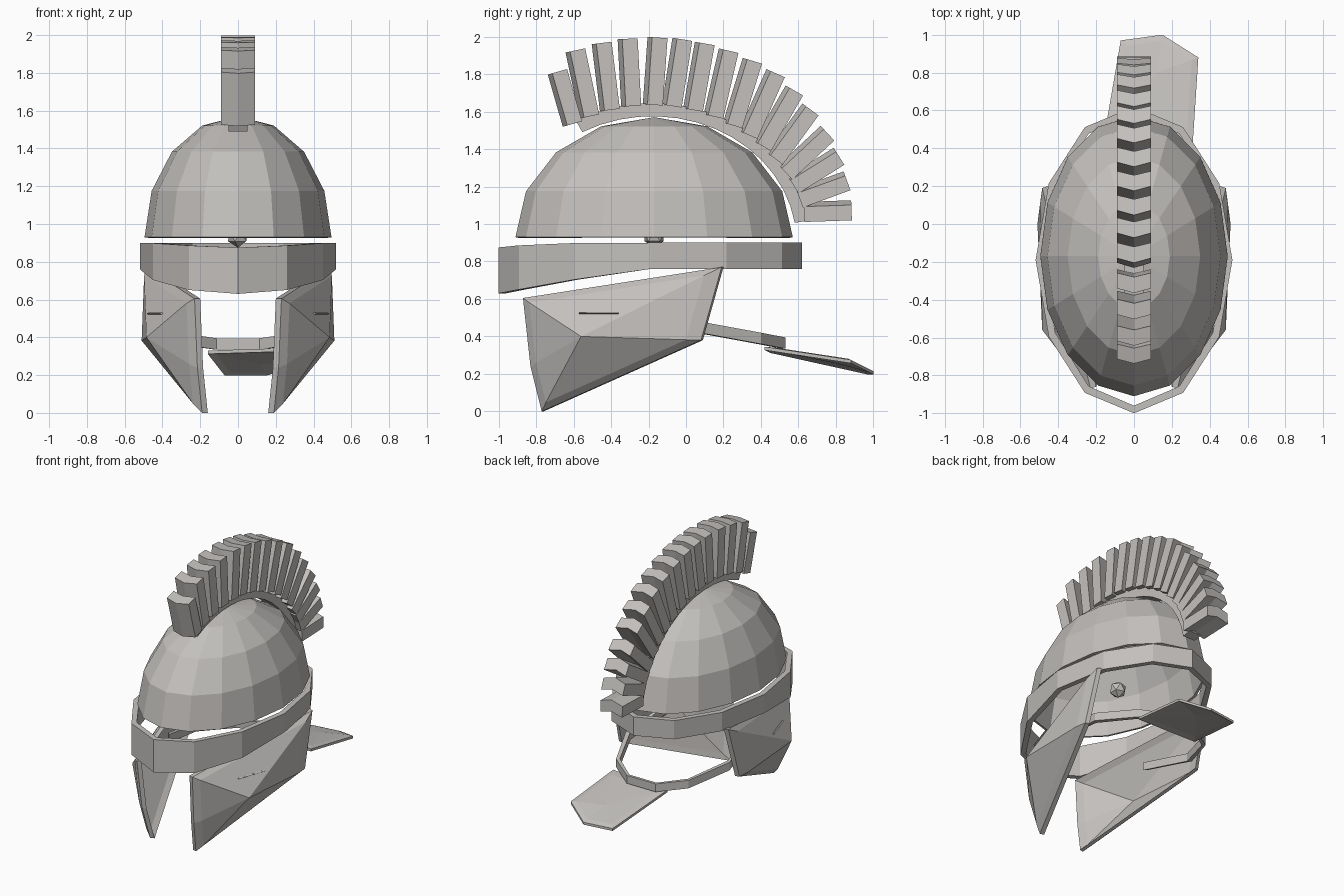
import bpy, bmesh
from math import sin, cos, radians
from mathutils import Vector as V

cube = bpy.data.objects.get("Cube")
if cube:
    bpy.data.objects.remove(cube, do_unlink=True)

metal = bpy.data.materials.new("warm_grey_metal")
metal.use_nodes = True
GREY = (0.55, 0.53, 0.51, 1)
metal.diffuse_color = GREY
metal.node_tree.nodes["Principled BSDF"].inputs["Base Color"].default_value = GREY


def finish(name, bm):
    bmesh.ops.recalc_face_normals(bm, faces=bm.faces[:])
    mesh = bpy.data.meshes.new(name)
    bm.to_mesh(mesh)
    bm.free()
    mesh.materials.append(metal)
    obj = bpy.data.objects.new(name, mesh)
    bpy.context.collection.objects.link(obj)
    return obj


def sweep(name, sections, closed=False):
    """Join cross-sections, each a loop of points, into a solid."""
    bm = bmesh.new()
    rings = [[bm.verts.new(p) for p in s] for s in sections]
    n = len(rings[0])
    pairs = list(zip(rings, rings[1:]))
    if closed:
        pairs.append((rings[-1], rings[0]))
    else:
        bm.faces.new(rings[0])
        bm.faces.new(rings[-1])
    for a, b in pairs:
        for i in range(n):
            j = (i + 1) % n
            bm.faces.new((a[i], a[j], b[j], b[i]))
    return finish(name, bm)


def plate(name, outline, peak, back, lift, inset=0.12):
    """Framed plate with an off-centre peak; back is the thickness vector."""
    bm = bmesh.new()
    pts, peak, back, lift = [V(p) for p in outline], V(peak), V(back), V(lift)
    n = len(pts)
    rims = []
    for shift in (V(), back):
        rim = [bm.verts.new(p + shift) for p in pts]
        inner = [bm.verts.new(p.lerp(peak, inset) + lift + shift) for p in pts]
        top = bm.verts.new(peak + shift)
        for i in range(n):
            j = (i + 1) % n
            bm.faces.new((rim[i], rim[j], inner[j], inner[i]))
            bm.faces.new((inner[i], inner[j], top))
        rims.append(rim)
    a, b = rims
    for i in range(n):
        j = (i + 1) % n
        bm.faces.new((a[i], b[i], b[j], a[j]))
    return finish(name, bm)


# Hollow half-ellipsoid skull cap
bm = bmesh.new()
bmesh.ops.create_uvsphere(bm, u_segments=16, v_segments=8, radius=1)
bmesh.ops.delete(bm, geom=[v for v in bm.verts if v.co.z < -0.01], context="VERTS")
for v in bm.verts:
    v.co = (v.co.x * 0.495, v.co.y * 0.74 - 0.17, v.co.z * 0.64 + 0.93)
dome = finish("dome", bm)
shell = dome.modifiers.new("thickness", "SOLIDIFY")
shell.thickness = 0.02
shell.offset = -1

# Small ball inside the cap
bm = bmesh.new()
bmesh.ops.create_icosphere(bm, subdivisions=1, radius=0.06)
bmesh.ops.translate(bm, verts=bm.verts[:], vec=(0, -0.17, 0.935))
finish("inner_ball", bm)

# Twelve-sided brow band, deeper at the front
sections = []
for k in range(12):
    a = radians(30 * k)
    dip = max(0, -cos(a))
    low, high = 0.76 - 0.13 * dip ** 1.2, 0.9 - 0.025 * dip ** 4
    out = [0.52 * sin(a), 0.81 * cos(a) - 0.19]
    inn = [0.48 * sin(a), 0.77 * cos(a) - 0.19]
    sections.append([(*out, low), (*out, high), (*inn, high), (*inn, low)])
sweep("brow_band", sections, closed=True)

# Cheek guards with a thin sliver on each
for side, s in (("left", 1), ("right", -1)):
    outline = [(0.23, -0.87, 0.605), (0.485, 0.19, 0.77), (0.5, 0.08, 0.38),
               (0.19, -0.77, 0), (0.215, -0.83, 0.24)]
    plate(side + "_cheek_guard", [(s * x, y, z) for x, y, z in outline],
          (s * 0.485, -0.56, 0.4), (-0.03 * s, 0.01, 0), (0.012 * s, -0.003, 0))
    sweep(side + "_cheek_sliver",
          [[(s * (x + dx), y, 0.526 + dz) for dx, dz in
            ((0.008, 0), (0, 0.005), (-0.01, 0), (0, -0.005))]
           for x, y in ((0.405, -0.57), (0.475, -0.36))])

# Neck strap: a U running round the back
half = [(0.37, -0.3, 0.53), (0.43, 0.1, 0.445), (0.3, 0.4, 0.39), (0.12, 0.53, 0.365)]
path = half + [(-x, y, z) for x, y, z in reversed(half)]
sections = []
for x, y, z in path:
    ix, iy = x * 0.94, y - 0.02
    sections.append([(x, y, z - 0.03), (x, y, z + 0.03),
                     (ix, iy, z + 0.03), (ix, iy, z - 0.03)])
sweep("neck_strap", sections)

# Loose neck guard plate hanging off the strap
plate("neck_guard",
      [(-0.16, 0.45, 0.33), (-0.07, 0.97, 0.215), (0.15, 1, 0.215),
       (0.34, 0.88, 0.275), (0.31, 0.42, 0.345)],
      (0.12, 0.8, 0.275), (0, 0, -0.018), (0, 0, 0.006), 0.16)


# Crest mounting strip following the cap
def arc(deg, grow):
    a = radians(deg)
    return -0.18 + (0.77 + grow) * cos(a), 0.9 + (0.675 + grow) * sin(a)


sections = []
for k in range(15):
    deg = 119 - k * 7.85
    low, high = arc(deg, 0), arc(deg, 0.07)
    sections.append([(-0.05, *low), (0.05, *low), (0.05, *high), (-0.05, *high)])
sweep("crest_strip", sections)

# Crest blocks: chevron prisms with the ridge facing forward
places = [120, 113, 105, 97, 89, 82, 74, 66, 58, 51, 44, 37, 30, 24, 18, 12]
leans = [106, 102, 97, 93, 86, 81, 80, 77, 73, 66, 60, 54, 43, 32, 20, 2]
for k, (deg, lean) in enumerate(zip(places, leans)):
    y, z = arc(deg, 0.06)
    up = V((0, cos(radians(lean)), sin(radians(lean))))
    fore = V((0, -up.z, up.y))
    length = 0.29 if k == 0 else 0.36 - max(0, k - 9) * 0.018
    base = V((0, y, z))
    shape = [(-0.09, 0.04), (0, 0.065), (0.09, 0.04),
             (0.09, -0.042), (0, -0.02), (-0.09, -0.042)]
    sweep("crest_block_%d" % (k + 1),
          [[base + up * h + fore * f + V((x, 0, 0)) for x, f in shape]
           for h in (0, length)])
